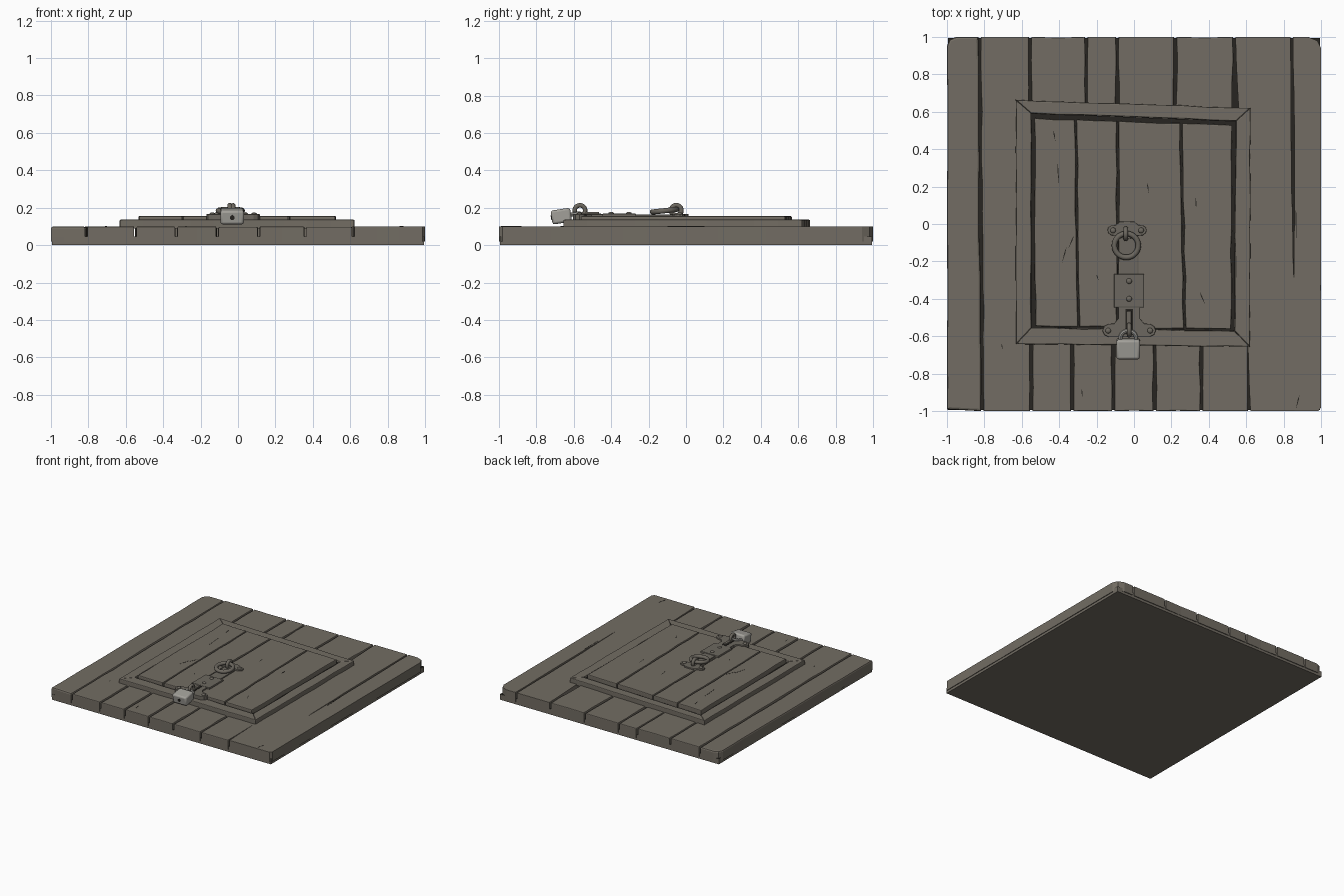
import bpy, bmesh, math, random
from mathutils import Vector

if "Cube" in bpy.data.objects:
    bpy.data.objects.remove(bpy.data.objects["Cube"])

random.seed(4)


def material(name, rgb):
    m = bpy.data.materials.new(name)
    m.diffuse_color = (*rgb, 1)
    m.use_nodes = True
    m.node_tree.nodes["Principled BSDF"].inputs["Base Color"].default_value = m.diffuse_color
    return m


WOOD = material("weathered wood", (0.170, 0.152, 0.125))
DARK = material("dark gap", (0.020, 0.018, 0.015))
IRON = material("old iron", (0.150, 0.137, 0.115))
STEEL = material("padlock steel", (0.36, 0.35, 0.32))


def wobble(pts, step=0.13, amp=0.004):
    """Subdivide an outline and jitter it so it looks hand-hewn."""
    out = []
    for i, p in enumerate(pts):
        a, b = Vector(p), Vector(pts[(i + 1) % len(pts)])
        n = max(1, round((b - a).length / step))
        side = Vector((a.y - b.y, b.x - a.x)).normalized()
        for k in range(n):
            q = a.lerp(b, k / n) + side * (random.uniform(-amp, amp) if k else 0)
            out.append((max(-1, min(1, q.x)), max(-1, min(1, q.y))))
    return out


def prism(name, pts, z0, z1, mat, bevel=0.006, top_mat=None):
    """Extrude an outline from z0 to z1 with a chamfered top rim."""
    bm = bmesh.new()
    face = bm.faces.new([bm.verts.new((x, y, z0)) for x, y in pts])
    res = bmesh.ops.extrude_face_region(bm, geom=[face], use_keep_orig=True)
    top = [v for v in res["geom"] if isinstance(v, bmesh.types.BMVert)]
    for v in top:
        v.co.z = z1
    bmesh.ops.recalc_face_normals(bm, faces=bm.faces)
    if bevel:
        rim = [e for e in bm.edges if all(v.co.z > z1 - 1e-5 for v in e.verts)]
        bmesh.ops.bevel(bm, geom=rim, offset=bevel, segments=2, profile=0.5,
                        affect='EDGES', clamp_overlap=True)
    me = bpy.data.meshes.new(name)
    me.materials.append(mat)
    if top_mat:
        me.materials.append(top_mat)
        for f in bm.faces:
            f.normal_update()
            f.material_index = int(f.normal.z > 0.5)
    bm.to_mesh(me)
    bm.free()
    ob = bpy.data.objects.new(name, me)
    bpy.context.collection.objects.link(ob)
    return ob


def rect(x0, y0, x1, y1):
    return [(x0, y0), (x1, y0), (x1, y1), (x0, y1)]


def mirrored(half, cx):
    """Mirror a half outline about x = cx."""
    return [(cx + x, y) for x, y in half] + [(cx - x, y) for x, y in reversed(half) if x > 0]


def finish(name, mat):
    ob = bpy.context.object
    ob.name = name
    ob.data.materials.append(mat)
    bpy.ops.object.shade_smooth_by_angle(angle=math.radians(40))
    return ob


def ring(name, loc, rot, major, minor, mat):
    bpy.ops.mesh.primitive_torus_add(location=loc, rotation=rot, major_radius=major,
                                     minor_radius=minor, major_segments=28, minor_segments=10)
    return finish(name, mat)


def rivet(name, x, y, z):
    bpy.ops.mesh.primitive_uv_sphere_add(segments=12, ring_count=8, radius=0.015, location=(x, y, z))
    bpy.context.object.scale.z = 0.6
    finish(name, IRON)


G = 0.007  # half of the gap between boards

# Base: solid core, dark where it shows between the boards
prism("base_core", rect(-0.994, -0.994, 0.994, 0.994), 0, 0.045, WOOD, 0, DARK)

# Base boards: left edge, inner left, and the split right board
prism("left_board", wobble([(-1, -0.99), (-0.81 - G, -1), (-0.825 - G, 1), (-0.95, 1), (-0.985, 0.985), (-1, 0.95)]),
      0.02, 0.10, WOOD, 0.012)
prism("inner_left_board", wobble([(-0.81 + G, -1), (-0.55 - G, -1), (-0.555 - G, 1), (-0.825 + G, 1)]),
      0.02, 0.10, WOOD)
prism("right_board", wobble([(0.615 + G, -1), (0.985, -1), (1, -0.98), (1, 0.94), (0.98, 0.98), (0.93, 1),
                             (0.85, 1), (0.857, 0.3), (0.856, -0.33), (0.842, 0.3), (0.836, 1), (0.535 + G, 1)], amp=0.002),
      0.02, 0.10, WOOD, 0.007)

# Base boards above and below the hatch
for label, xs, y0, y1 in (("back", (-0.555, -0.255, -0.09, 0.22, 0.535), 0, 1),
                          ("front", (-0.55, -0.33, -0.11, 0.11, 0.36, 0.615), -1, 0)):
    for i, (a, b) in enumerate(zip(xs, xs[1:])):
        prism(f"{label}_board_{i}", wobble(rect(a + G, y0, b - G, y1)), 0.02,
              0.10 - random.uniform(0, 0.002), WOOD)

# Hatch frame: four mitred rails, slightly out of square
outer = [(-0.63, -0.642), (0.62, -0.656), (0.622, 0.62), (-0.632, 0.664)]
inner = [(-0.548, -0.555), (0.538, -0.572), (0.545, 0.55), (-0.55, 0.592)]
for i, side in enumerate(("front", "right", "back", "left")):
    j = (i + 1) % 4
    prism(f"frame_{side}", wobble([outer[i], outer[j], inner[j], inner[i]], amp=0.003), 0.09, 0.136, WOOD)
prism("hatch_gap", inner, 0.095, 0.118, DARK, 0)

# Hatch boards
seams = [(-0.532, -0.538), (-0.295, -0.313), (-0.087, -0.087), (0.272, 0.252), (0.523, 0.53)]


def hatch_y(x, back):
    return 0.566 - 0.035 * (x + 0.54) if back else -0.545 - 0.016 * (x + 0.54)


for i, ((a0, a1), (b0, b1)) in enumerate(zip(seams, seams[1:])):
    a0, a1, b0, b1 = a0 + 0.005, a1 + 0.005, b0 - 0.005, b1 - 0.005
    prism(f"hatch_board_{i}", wobble([(a0, hatch_y(a0, 0)), (b0, hatch_y(b0, 0)),
                                      (b1, hatch_y(b1, 1)), (a1, hatch_y(a1, 1))], amp=0.004),
          0.11, 0.155, WOOD)

# Cracks in the wood: thin dark slivers (x0, y0, x1, y1, surface height)
cracks = [(-0.43, 0.50, -0.42, 0.44, .155), (-0.41, 0.34, -0.40, 0.20, .155), (0.07, 0.22, 0.08, 0.16, .155),
          (-0.32, -0.06, -0.35, -0.13, .155), (-0.36, -0.12, -0.385, -0.21, .155),
          (-0.20, -0.27, -0.19, -0.30, .155), (0.35, -0.36, 0.38, -0.43, .155), (0.33, 0.14, 0.332, 0.08, .155),
          (0.885, -0.91, 0.865, -0.99, .10), (-0.28, -0.88, -0.275, -0.93, .10), (-0.71, -0.64, -0.70, -0.67, .10),
          (0.53, -0.565, 0.56, -0.60, .136), (0.865, 0.1, 0.868, -0.1, .10)]
for i, (x0, y0, x1, y1, z) in enumerate(cracks):
    a, b = Vector((x0, y0)), Vector((x1, y1))
    n = Vector((a.y - b.y, b.x - a.x)).normalized() * 0.003
    m = a.lerp(b, 0.4)
    prism(f"crack_{i}", [a, m - n, b, m + n], z - 0.004, z + 0.001, DARK, 0)

# Hasp: strap, hinge plate and eared end plate
CX = -0.026
prism("hasp_strap", rect(CX - 0.05, -0.29, CX + 0.05, -0.07), 0.14, 0.163, IRON, 0.004)
prism("hasp_plate", rect(CX - 0.08, -0.447, CX + 0.08, -0.268), 0.14, 0.169, IRON, 0.005)
half = [(0, -0.604), (0.11, -0.604), (0.133, -0.592), (0.143, -0.57), (0.133, -0.546), (0.11, -0.534),
        (0.08, -0.532), (0.058, -0.505), (0.058, -0.44), (0, -0.44)]
prism("hasp_end_plate", mirrored(half, CX), 0.12, 0.166, IRON, 0.004)
prism("hasp_slot", rect(CX - 0.02, -0.59, CX + 0.02, -0.455), 0.16, 0.168, DARK, 0)
prism("staple_bar", rect(CX - 0.012, -0.56, CX + 0.012, -0.465), 0.15, 0.178, IRON, 0.005)
ring("hasp_staple", (CX, -0.567, 0.185), (0, math.pi / 2, 0), 0.028, 0.012, IRON)
for i, (x, y, z) in enumerate([(CX, -0.305, .169), (CX, -0.40, .169), (CX - 0.112, -0.57, .166), (CX + 0.112, -0.57, .166)]):
    rivet(f"hasp_rivet_{i}", x, y, z)

# Ring pull: eared plate, staple and tilted ring
half = [(0, -0.08), (0.03, -0.075), (0.05, -0.064), (0.085, -0.06), (0.1, -0.048), (0.105, -0.033),
        (0.1, -0.018), (0.085, -0.008), (0.06, -0.006), (0.04, 0.012), (0, 0.014)]
prism("pull_plate", mirrored(half, -0.037), 0.14, 0.167, IRON, 0.004)
for s in (-1, 1):
    rivet(f"pull_rivet_{s}", -0.037 + s * 0.075, -0.034, 0.167)
ring("pull_staple", (-0.044, -0.052, 0.186), (0, math.pi / 2, 0), 0.027, 0.013, IRON)
ring("pull_ring", (-0.041, -0.115, 0.184), (math.radians(6), 0, 0), 0.064, 0.0145, IRON)

# Padlock: bevelled body, U-shaped shackle and keyhole, tilted on the frame
TILT, C = math.radians(9), Vector((-0.031, -0.667, 0.155))
bpy.ops.mesh.primitive_cube_add(size=1, location=C, rotation=(TILT, 0, 0))
body = bpy.context.object
body.scale = (0.126, 0.105, 0.075)
bpy.ops.object.transform_apply(location=False, rotation=False, scale=True)
mod = body.modifiers.new("rounded", 'BEVEL')
mod.width, mod.segments = 0.012, 2
finish("padlock_body", STEEL)

curve = bpy.data.curves.new("shackle", 'CURVE')
curve.dimensions, curve.bevel_depth, curve.bevel_resolution = '3D', 0.011, 2
path = [(0.042, 0.03)] + [(0.042 * math.cos(t * math.pi / 10), 0.058 + 0.04 * math.sin(t * math.pi / 10))
                          for t in range(11)] + [(-0.042, 0.03)]
sp = curve.splines.new('POLY')
sp.points.add(len(path) - 1)
for p, (x, y) in zip(sp.points, path):
    p.co = (x, y, 0, 1)
ob = bpy.data.objects.new("padlock_shackle", curve)
bpy.context.collection.objects.link(ob)
ob.location, ob.rotation_euler = C, (TILT, 0, 0)
bpy.ops.object.select_all(action='DESELECT')
ob.select_set(True)
bpy.context.view_layer.objects.active = ob
bpy.ops.object.convert(target='MESH')
finish("padlock_shackle", STEEL)

bpy.ops.mesh.primitive_cylinder_add(vertices=12, radius=0.013, depth=0.006, location=C + Vector((0, -0.052, -0.008)),
                                    rotation=(math.pi / 2 + TILT, 0, 0))
finish("padlock_keyhole", DARK)
